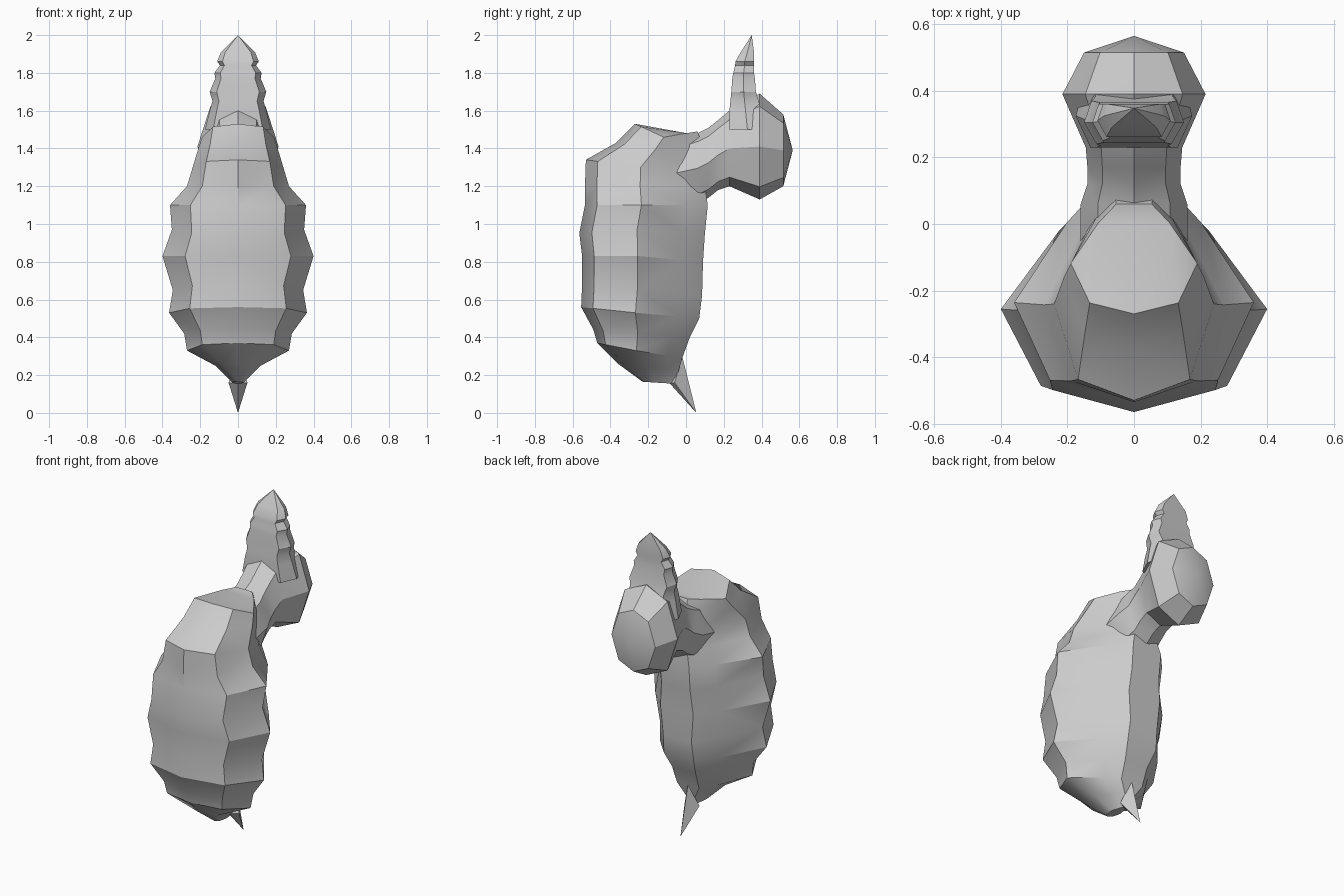
import bpy, bmesh, math

cube = bpy.data.objects.get("Cube")
if cube:
    bpy.data.objects.remove(cube, do_unlink=True)

# One plain grey for the whole creature
grey = bpy.data.materials.new("plain grey")
grey.use_nodes = True
COLOUR = (0.6, 0.6, 0.6, 1)
grey.diffuse_color = COLOUR
grey.node_tree.nodes["Principled BSDF"].inputs["Base Color"].default_value = COLOUR


def loft(name, half_rings, tip=None):
    """Skin mirrored half rings (first and last point on x = 0), ending in a cap or tip."""
    bm = bmesh.new()
    rings = []
    for half in half_rings:
        full = half + [(-x, y, z) for x, y, z in half[-2:0:-1]]
        rings.append([bm.verts.new(p) for p in full])
    n = len(rings[0])
    for a, b in zip(rings, rings[1:]):
        for i in range(n):
            j = (i + 1) % n
            bm.faces.new((a[i], a[j], b[j], b[i]))
    bm.faces.new(rings[0])
    if tip:
        t = bm.verts.new(tip)
        for i in range(n):
            bm.faces.new((rings[-1][i], rings[-1][(i + 1) % n], t))
    else:
        bm.faces.new(rings[-1])
    bmesh.ops.triangulate(bm, faces=bm.faces[:])
    bmesh.ops.recalc_face_normals(bm, faces=bm.faces[:])
    mesh = bpy.data.meshes.new(name)
    bm.to_mesh(mesh)
    bm.free()
    mesh.materials.append(grey)
    obj = bpy.data.objects.new(name, mesh)
    bpy.context.collection.objects.link(obj)
    bpy.ops.object.select_all(action='DESELECT')
    obj.select_set(True)
    bpy.context.view_layer.objects.active = obj
    bpy.ops.object.shade_smooth_by_angle(angle=math.radians(30))
    return obj


# Body: broad front, narrow back; (width share, depth share) round each ring
BODY = [(0, 0), (0.7, 0.1), (1, 0.46), (0.56, 0.83), (0.28, 1), (0, 1)]


def body_ring(zf, zs, zb, f, b, w):
    pts = []
    for sx, t in BODY:
        if t < 0.46:
            z = zf + (zs - zf) * t / 0.46
        else:
            z = zs + (zb - zs) * (t - 0.46) / 0.54
        pts.append((sx * w, f + (b - f) * t, z))
    return pts


# front z, side z, back z, front y, back y, half width
loft("body", [body_ring(*r) for r in (
    (0.165, 0.16, 0.155, -0.23, -0.07, 0.03),
    (0.26, 0.25, 0.22, -0.36, -0.04, 0.12),
    (0.37, 0.33, 0.29, -0.47, -0.02, 0.27),
    (0.44, 0.42, 0.40, -0.49, 0.02, 0.285),
    (0.56, 0.53, 0.50, -0.555, 0.07, 0.365),
    (0.68, 0.65, 0.62, -0.55, 0.085, 0.345),
    (0.83, 0.83, 0.80, -0.55, 0.09, 0.40),
    (0.95, 0.97, 0.95, -0.565, 0.10, 0.35),
    (1.10, 1.10, 1.10, -0.535, 0.115, 0.36),
    (1.20, 1.20, 1.20, -0.535, 0.10, 0.27),
    (1.34, 1.30, 1.32, -0.53, 0.10, 0.24),
    (1.43, 1.40, 1.42, -0.37, 0.09, 0.21),
    (1.53, 1.46, 1.49, -0.27, 0.06, 0.19),
)])


# Neck and faceted head, running backwards along y
def head_ring(y, lo, hi, w):
    m, e = (lo + hi) / 2, 0.12 * (hi - lo)
    return [(0, y, hi), (0.68 * w, y, hi - e), (w, y, m), (0.68 * w, y, lo + e), (0, y, lo)]


loft("neck_and_head", [head_ring(*r) for r in (
    (-0.05, 1.10, 1.44, 0.16),
    (0.06, 1.11, 1.48, 0.16),
    (0.12, 1.14, 1.51, 0.14),
    (0.17, 1.18, 1.55, 0.14),
    (0.23, 1.20, 1.60, 0.145),
    (0.39, 1.13, 1.69, 0.215),
    (0.515, 1.20, 1.58, 0.15),
)], tip=(0, 0.565, 1.39))


# Tall ragged crest on the head
def crest_ring(z, f, b, w):
    return [(0, f, z), (0.75 * w, f, z), (w, (f + b) / 2, z), (0.85 * w, b, z), (0, b, z)]


loft("crest", [crest_ring(*r) for r in (
    (1.50, 0.23, 0.42, 0.175),
    (1.60, 0.23, 0.40, 0.15),
    (1.65, 0.235, 0.385, 0.135),
    (1.70, 0.24, 0.37, 0.15),
    (1.77, 0.245, 0.365, 0.12),
    (1.80, 0.25, 0.36, 0.125),
    (1.84, 0.26, 0.36, 0.095),
    (1.86, 0.262, 0.36, 0.11),
    (1.91, 0.29, 0.36, 0.09),
)], tip=(0, 0.348, 2.0))

# Pointed tail under the back
loft("tail", [[(0, -0.02, 0.30), (0.05, -0.06, 0.16), (0, -0.085, 0.155)]],
     tip=(0, 0.055, 0.0))
